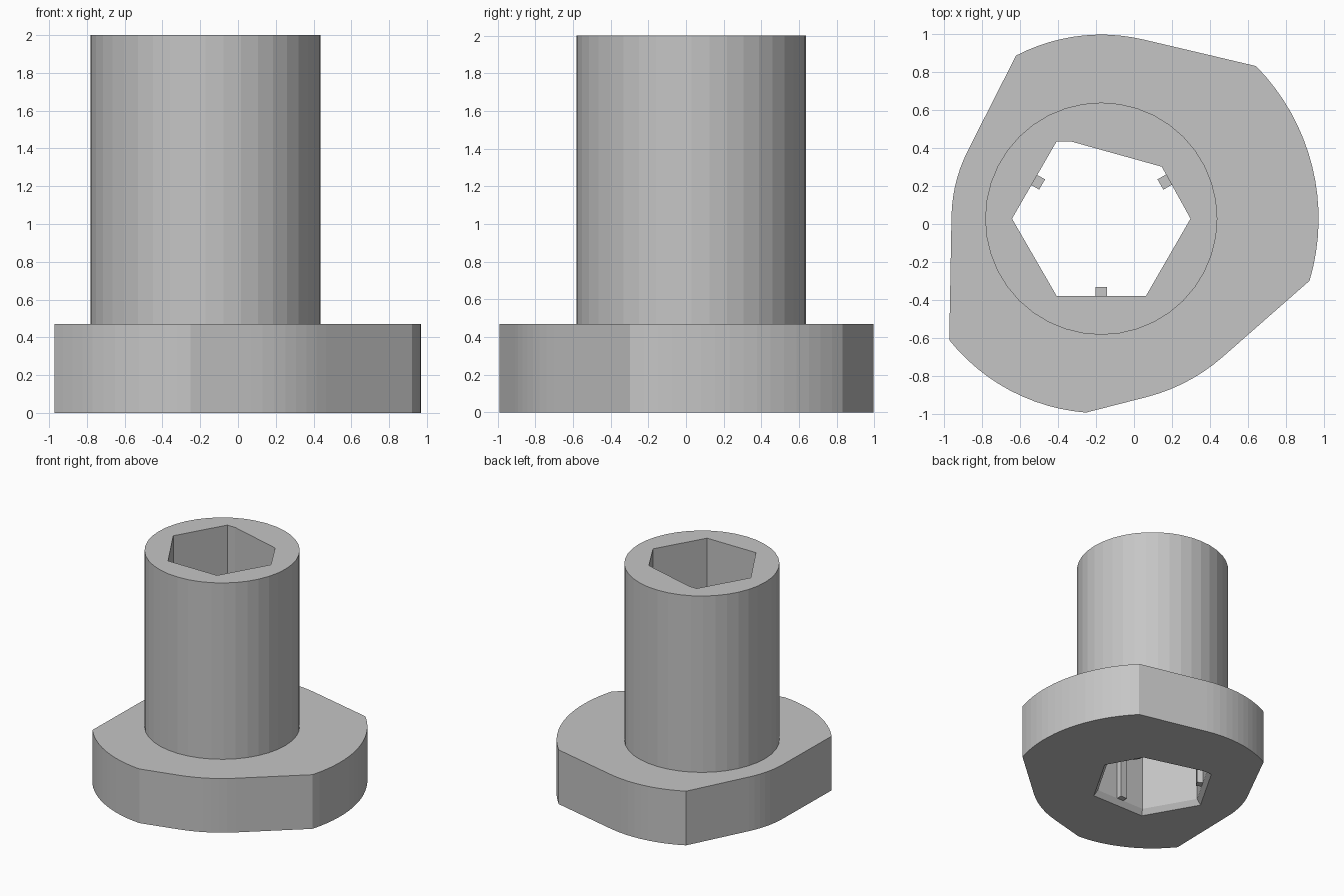
import bpy
import bmesh
from math import cos, sin, radians, ceil
from mathutils import Matrix, Vector

if "Cube" in bpy.data.objects:
    bpy.data.objects.remove(bpy.data.objects["Cube"], do_unlink=True)

AXIS = Vector((-0.172, 0.028, 0))
FLANGE_TOP, TOP, CHAMFER = 0.47, 2.0, 0.045
SHAFT_R, HEX_R = 0.61, 0.469

grey = bpy.data.materials.new("plain_grey")
grey.use_nodes = True
COLOR = (0.56, 0.56, 0.56, 1)
grey.diffuse_color = COLOR
grey.node_tree.nodes["Principled BSDF"].inputs["Base Color"].default_value = COLOR


def polar(r, deg):
    return (r * cos(radians(deg)), r * sin(radians(deg)))


def arc(r, start, end, step=4):
    n = ceil((end - start) / step)
    return [polar(r, start + (end - start) * i / n) for i in range(n + 1)]


def finish(name, bm):
    bmesh.ops.recalc_face_normals(bm, faces=bm.faces)
    mesh = bpy.data.meshes.new(name)
    bm.to_mesh(mesh)
    bm.free()
    mesh.materials.append(grey)
    obj = bpy.data.objects.new(name, mesh)
    obj.location = AXIS
    bpy.context.collection.objects.link(obj)
    return obj


# Cam-shaped flange outline: arcs around the sleeve axis joined by tangent lines
outline = []
for r, start, end in ((1.142, -16.6, 44.6), (0.967, 76.9, 117.6),
                      (0.787, 153.1, 179), (1.022, 218.6, 265.5),
                      (0.967, 284.4, 311.2)):
    outline += arc(r, start, end)

circle = [polar(SHAFT_R, 9 * i) for i in range(40)]

# Hexagonal bore with one corner cut away by a sloping flat
bore = [polar(HEX_R, a) for a in (180, 240, 300, 0)]
bore += [(0.318, 0.273), (-0.16, 0.406), polar(HEX_R, 120)]
mouth = [(x * 1.074, y * 1.074) for x, y in bore]

# Body: flange, sleeve and through bore as one closed surface
bm = bmesh.new()


def ring(points, z):
    verts = [bm.verts.new((x, y, z)) for x, y in points]
    edges = [bm.edges.new((v, verts[i - 1])) for i, v in enumerate(verts)]
    return verts, edges


def wall(a, b):
    for i in range(len(a[0])):
        bm.faces.new((a[0][i - 1], a[0][i], b[0][i], b[0][i - 1]))


def flat_ring(a, b, up):
    bmesh.ops.triangle_fill(bm, use_beauty=True, edges=a[1] + b[1],
                            normal=(0, 0, up))


base_low, base_high = ring(outline, 0), ring(outline, FLANGE_TOP)
shaft_low, shaft_high = ring(circle, FLANGE_TOP), ring(circle, TOP)
bore_high, bore_low = ring(bore, TOP), ring(bore, CHAMFER)
bore_mouth = ring(mouth, 0)

wall(base_low, base_high)
wall(shaft_low, shaft_high)
wall(bore_high, bore_low)
wall(bore_low, bore_mouth)
flat_ring(base_high, shaft_low, 1)
flat_ring(shaft_high, bore_high, 1)
flat_ring(base_low, bore_mouth, -1)
finish("flanged_sleeve", bm)

# Small ribs on three alternate walls of the bore
for side, angle in (("right_back", 30), ("left_back", 150), ("front", 270)):
    bm = bmesh.new()
    bmesh.ops.create_cube(bm, size=1)
    bmesh.ops.scale(bm, vec=(0.06, 0.062, FLANGE_TOP - CHAMFER), verts=bm.verts)
    bmesh.ops.translate(bm, vec=(0.389, 0, (FLANGE_TOP + CHAMFER) / 2), verts=bm.verts)
    bmesh.ops.rotate(bm, matrix=Matrix.Rotation(radians(angle), 3, 'Z'), verts=bm.verts)
    finish("bore_rib_" + side, bm)
